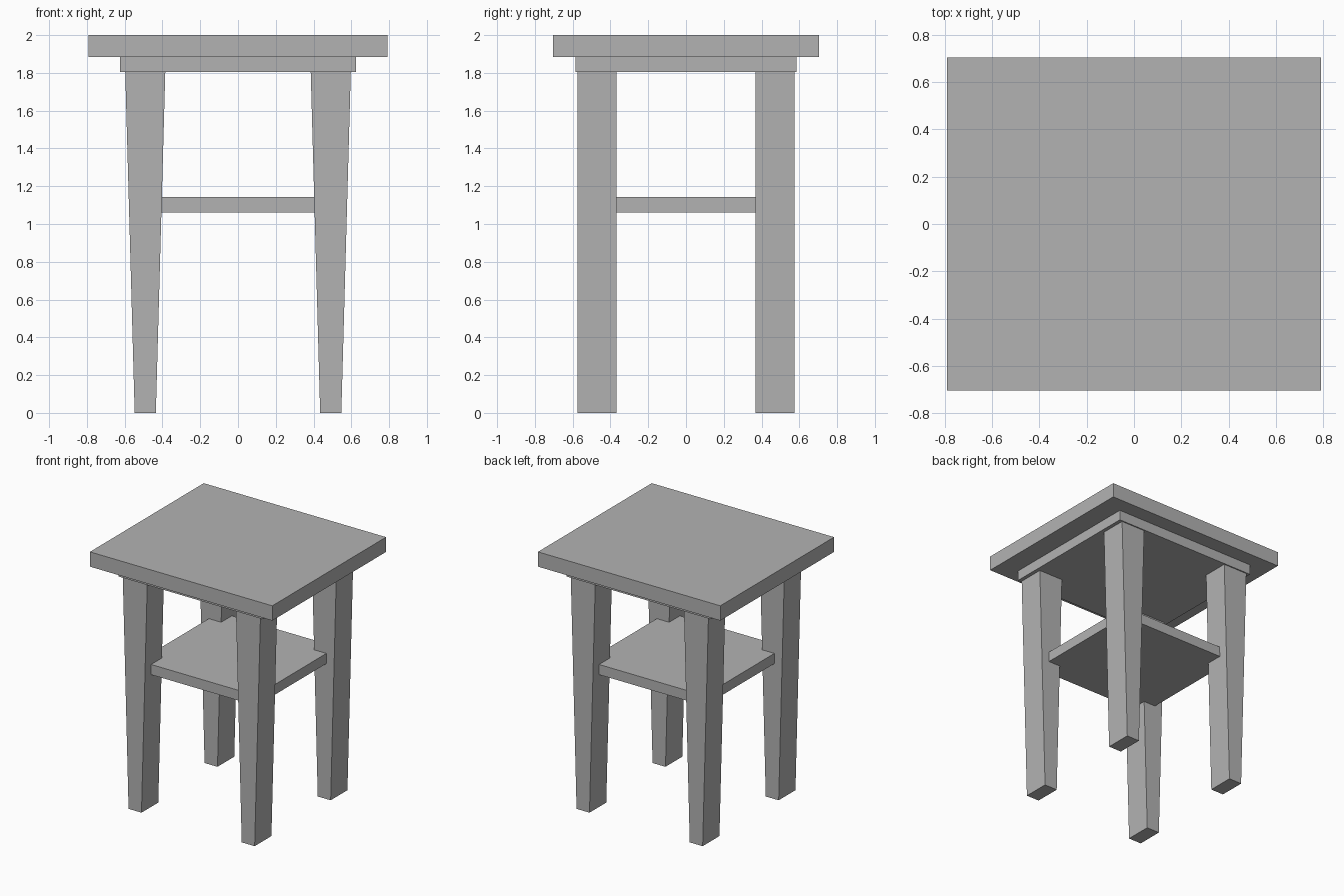
import bpy
import bmesh

cube = bpy.data.objects.get("Cube")
if cube:
    bpy.data.objects.remove(cube, do_unlink=True)

GREY = (0.45, 0.45, 0.45, 1.0)
mat = bpy.data.materials.new("plain_grey")
mat.use_nodes = True
mat.diffuse_color = GREY
for node in mat.node_tree.nodes:
    if node.type == "BSDF_PRINCIPLED":
        node.inputs["Base Color"].default_value = GREY


def block(name, half_x, half_y, bottom, top, center=(0, 0), foot_half_x=None):
    """Box between two heights; foot_half_x narrows its lower end along x."""
    bm = bmesh.new()
    bmesh.ops.create_cube(bm, size=2)
    for v in bm.verts:
        low = v.co.z < 0
        width = foot_half_x if low and foot_half_x else half_x
        v.co.x = center[0] + v.co.x * width
        v.co.y = center[1] + v.co.y * half_y
        v.co.z = bottom if low else top
    mesh = bpy.data.meshes.new(name)
    bm.to_mesh(mesh)
    bm.free()
    mesh.materials.append(mat)
    obj = bpy.data.objects.new(name, mesh)
    bpy.context.collection.objects.link(obj)
    return obj


# Table top, the apron slab beneath it, and the lower shelf
block("table_top", 0.791, 0.705, 1.884, 2.0)
block("apron", 0.626, 0.584, 1.804, 1.884)
block("shelf", 0.51, 0.5, 1.062, 1.142)

# Four legs, tapering across the width only
for side, sx in (("right", -1), ("left", 1)):
    for end, sy in (("front", -1), ("back", 1)):
        block(f"{end}_{side}_leg", 0.106, 0.104, 0, 1.804,
              center=(sx * 0.491, sy * 0.471), foot_half_x=0.056)
